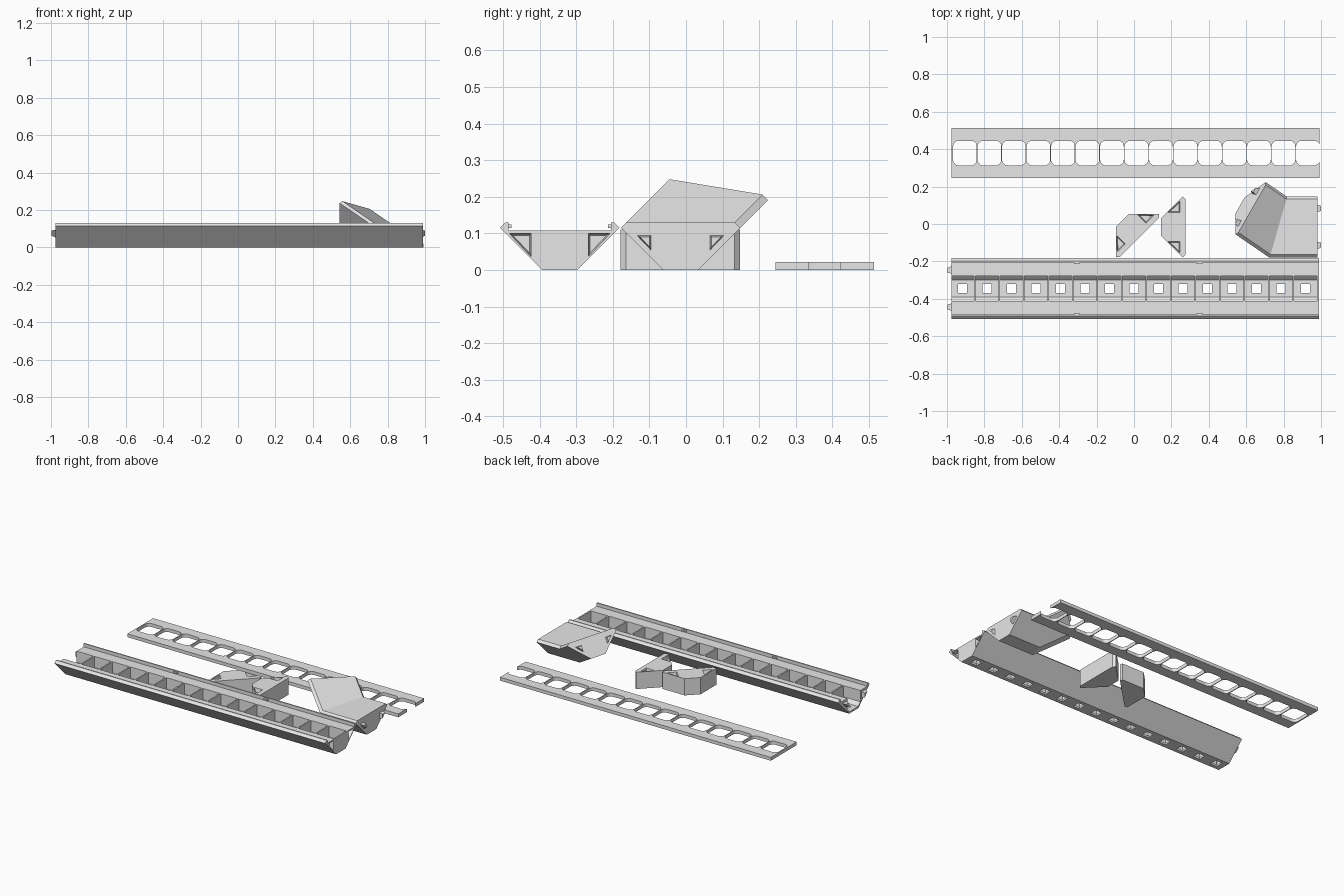
import bpy, bmesh, math
from mathutils import Vector

if "Cube" in bpy.data.objects:
    bpy.data.objects.remove(bpy.data.objects["Cube"])

grey = bpy.data.materials.new("plain_grey")
grey.diffuse_color = (0.8, 0.8, 0.8, 1)
grey.use_nodes = True
grey.node_tree.nodes["Principled BSDF"].inputs["Base Color"].default_value = grey.diffuse_color

PITCH, COUNT = 0.131, 15


def add_loft(bm, rings):
    """Closed solid through matching rings of points."""
    rows = [[bm.verts.new(p) for p in ring] for ring in rings]
    n = len(rows[0])
    for r0, r1 in zip(rows, rows[1:]):
        for i in range(n):
            j = (i + 1) % n
            bm.faces.new((r0[i], r0[j], r1[j], r1[i]))
    bm.faces.new(rows[0][::-1])
    bm.faces.new(rows[-1])


def make(name, solids):
    bm = bmesh.new()
    for rings in solids:
        add_loft(bm, rings)
    bmesh.ops.recalc_face_normals(bm, faces=bm.faces[:])
    me = bpy.data.meshes.new(name)
    bm.to_mesh(me)
    bm.free()
    me.materials.append(grey)
    ob = bpy.data.objects.new(name, me)
    bpy.context.collection.objects.link(ob)
    return ob


def cut(ob, solids):
    cutter = make("cutter", solids)
    cutter.hide_render = True
    mod = ob.modifiers.new("cut", 'BOOLEAN')
    mod.operation = 'DIFFERENCE'
    mod.solver = 'EXACT'
    mod.object = cutter
    bpy.context.view_layer.objects.active = ob
    bpy.ops.object.modifier_apply(modifier=mod.name)
    bpy.data.objects.remove(cutter)


def box(x0, x1, y0, y1, z0, z1):
    return [[(x0, y0, z), (x1, y0, z), (x1, y1, z), (x0, y1, z)] for z in (z0, z1)]


def mirrored(half):
    return half + [(-a, h) for a, h in reversed(half)]


def ring(frame, pts, d):
    return [frame(a, h, d) for a, h in pts]


def scaled(pts, s):
    ca = sum(p[0] for p in pts) / len(pts)
    ch = sum(p[1] for p in pts) / len(pts)
    return [(ca + (a - ca) * s, ch + (h - ch) * s) for a, h in pts]


# Triangular joints, as (across, height) on an end face
SOCKET = [(0.138, 0.10), (0.078, 0.10), (0.078, 0.036)]
PEG = [(0.120, 0.095), (0.080, 0.095), (0.080, 0.053)]


def sides(tri):
    return [[(s * a, h) for a, h in tri] for s in (-1, 1)]


def sockets(frame):
    return [[ring(frame, scaled(t, 1.03), 0.003), ring(frame, scaled(t, 0.75), -0.025)]
            for t in sides(SOCKET)]


def pegs(frame):
    return [[ring(frame, t, -0.003), ring(frame, scaled(t, 0.65), 0.021)]
            for t in sides(PEG)]


# Shared section: narrow base, sloping sides, chamfered rim
HULL = mirrored([(0.048, 0), (0.163, 0.115), (0.148, 0.13)])
CHANNEL = mirrored([(0.048, 0), (0.163, 0.115), (0.148, 0.13), (0.14, 0.13), (0.14, 0.108)])

# Long channel
TY, TX0, TX1 = -0.345, -0.977, 0.988


def channel_right(a, h, d):
    return (TX1 + d, TY + a, h)


def channel_left(a, h, d):
    return (TX0 - d, TY + a, h)


channel = make("channel", [[ring(channel_left, CHANNEL, 0), ring(channel_right, CHANNEL, 0)]])
pocket = mirrored([(0.045, 0.012), (0.067, 0.034), (0.067, 0.15)])
centres = [PITCH * (i - COUNT // 2) for i in range(COUNT)]
cut(channel, [[[(c + s * 0.061, TY + a, h) for a, h in pocket] for s in (-1, 1)]
              for c in centres])
cut(channel, [box(c - 0.024, c + 0.024, TY - 0.024, TY + 0.024, -0.02, 0.03) for c in centres])
cut(channel, sockets(channel_right))
make("channel_pegs", pegs(channel_left))

# Small catches inside the channel rims
make("rim_catches", [box(x - 0.015, x + 0.015, TY + s * 0.1365 - 0.0045,
                         TY + s * 0.1365 + 0.0045, 0.114, 0.124)
                     for x in (-0.307, 0.35) for s in (-1, 1)])

# Flat cover strip with rounded openings, the last one open at the end
LY = 0.379
cover = make("cover_strip", [box(-0.975, 0.992, LY - 0.134, LY + 0.134, 0, 0.022)])


def rounded(cx, hx, hy, r, z):
    pts = []
    for k, (sx, sy) in enumerate(((1, 1), (-1, 1), (-1, -1), (1, -1))):
        for i in range(6):
            t = math.pi / 2 * (k + i / 5)
            pts.append((cx + sx * (hx - r) + r * math.cos(t),
                        LY + sy * (hy - r) + r * math.sin(t), z))
    return pts


cut(cover, [[rounded(-0.904 + PITCH * i, 0.0632, 0.066, 0.03, z) for z in (-0.02, 0.04)]
            for i in range(COUNT)])


# Two short connector blocks standing on end
def turned_frame(a, h, d):
    k = math.sqrt(0.5)
    return (-0.0625 + k * (h + a), 0.02 + k * (a - h), 0.11 + d)


def straight_frame(a, h, d):
    return (0.145 + h, -0.016 + a, 0.11 + d)


for name, frame in (("turned_block", turned_frame), ("straight_block", straight_frame)):
    block = make(name, [[ring(frame, HULL, -0.11), ring(frame, HULL, 0)]])
    cut(block, sockets(frame))

# Bent corner block: mitred sweep that turns sideways and upwards
AXIS = Vector((-0.717, 0.492, 0.492)).normalized()
CORNER = Vector((0.553, -0.055, 0.25))


def bend_right(a, h, d):
    return (0.98 + d, -0.015 + a, h)


def seam(a, h):
    y = -0.015 + a
    return Vector((0.73 + 0.2865 * (y + 0.163 + h - 0.13), y, h))


def bend_far(a, h, d):
    s = seam(a, h)
    return s + AXIS * ((CORNER - s).dot(AXIS) + d)


make("bent_block", [[ring(bend_right, HULL, 0), [seam(a, h) for a, h in HULL],
                     ring(bend_far, HULL, 0)]])
make("bent_block_pegs", pegs(bend_right) + pegs(bend_far))
